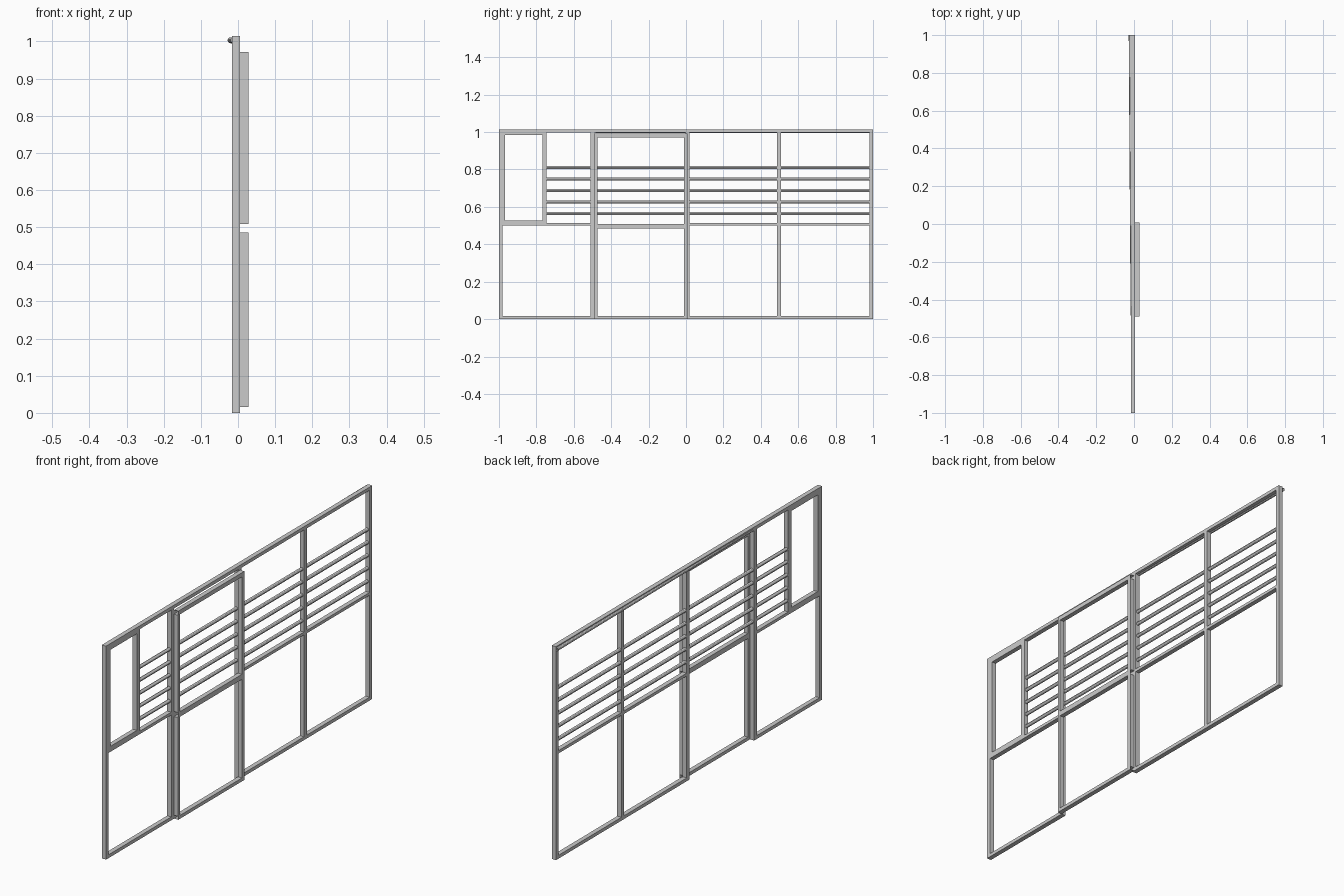
import bpy, bmesh
from mathutils import Vector

if "Cube" in bpy.data.objects:
    bpy.data.objects.remove(bpy.data.objects["Cube"])


def box(name, x, y, z, open_axis=None):
    """Box from (min, max) ranges; open_axis removes the two end caps."""
    bm = bmesh.new()
    bmesh.ops.create_cube(bm, size=1)
    if open_axis is not None:
        ends = [f for f in bm.faces if abs(f.normal[open_axis]) > 0.9]
        bmesh.ops.delete(bm, geom=ends, context='FACES_ONLY')
    for v in bm.verts:
        for i, r in enumerate((x, y, z)):
            v.co[i] = (r[0] + r[1]) / 2 + v.co[i] * (r[1] - r[0])
    me = bpy.data.meshes.new(name)
    bm.to_mesh(me)
    bm.free()
    ob = bpy.data.objects.new(name, me)
    bpy.context.collection.objects.link(ob)
    return ob


def tube(name, a, b, r=0.0085):
    """Round rail without end caps."""
    a, b = Vector(a), Vector(b)
    d = b - a
    bpy.ops.mesh.primitive_cylinder_add(vertices=12, radius=r, depth=d.length,
                                        end_fill_type='NOTHING', location=(a + b) / 2)
    ob = bpy.context.object
    ob.name = name
    ob.rotation_euler = d.to_track_quat('Z', 'Y').to_euler()
    bpy.ops.object.shade_smooth_by_angle()
    return ob


MAIN = (-0.016, 0.006)
DOOR = (0.006, 0.028)

# Main upright posts
for y in ((-1, -0.98), (-0.51, -0.489), (-0.003, 0.018), (0.487, 0.508), (0.98, 1)):
    box("post", MAIN, y, (0, 1.015))

# Bottom, middle and top rails of the fixed panels
for y0, y1 in ((-0.98, -0.51), (0.018, 0.487), (0.508, 0.98)):
    box("bottom_rail", MAIN, (y0, y1), (0, 0.016), 1)
    box("middle_rail", MAIN, (y0, y1), (0.5, 0.514), 1)
    box("top_rail", MAIN, (y0, y1), (0.999, 1.015), 1)
box("door_header", MAIN, (-0.489, -0.003), (0.999, 1.015), 1)

# Door frame, standing proud of the fence
for y in ((-0.489, -0.474), (-0.01, 0.008)):
    box("door_post_lower", DOOR, y, (0.016, 0.485))
    box("door_post_upper", DOOR, y, (0.509, 0.972))
for z in ((0, 0.016), (0.485, 0.509), (0.972, 0.992)):
    box("door_rail", DOOR, (-0.489, 0.008), z, 1)

# Small window frame in the first panel
for y in ((-0.98, -0.967), (-0.768, -0.745)):
    box("window_post", MAIN, y, (0.514, 0.999))
for z in ((0.506, 0.526), (0.985, 0.999)):
    box("window_rail", MAIN, (-0.967, -0.768), z, 1)

# Round horizontal rails
for i in range(5):
    z = 0.564 + i * 0.0615
    tube("short_round_rail", (-0.006, -0.745, z), (-0.006, -0.495, z))
    tube("long_round_rail", (-0.007, -0.485, z), (-0.007, 0.99, z))

# Slightly skewed round rail along the top
tube("top_round_rail", (-0.01, -0.485, 1.003), (-0.02, 1.0, 1.003), 0.008)
